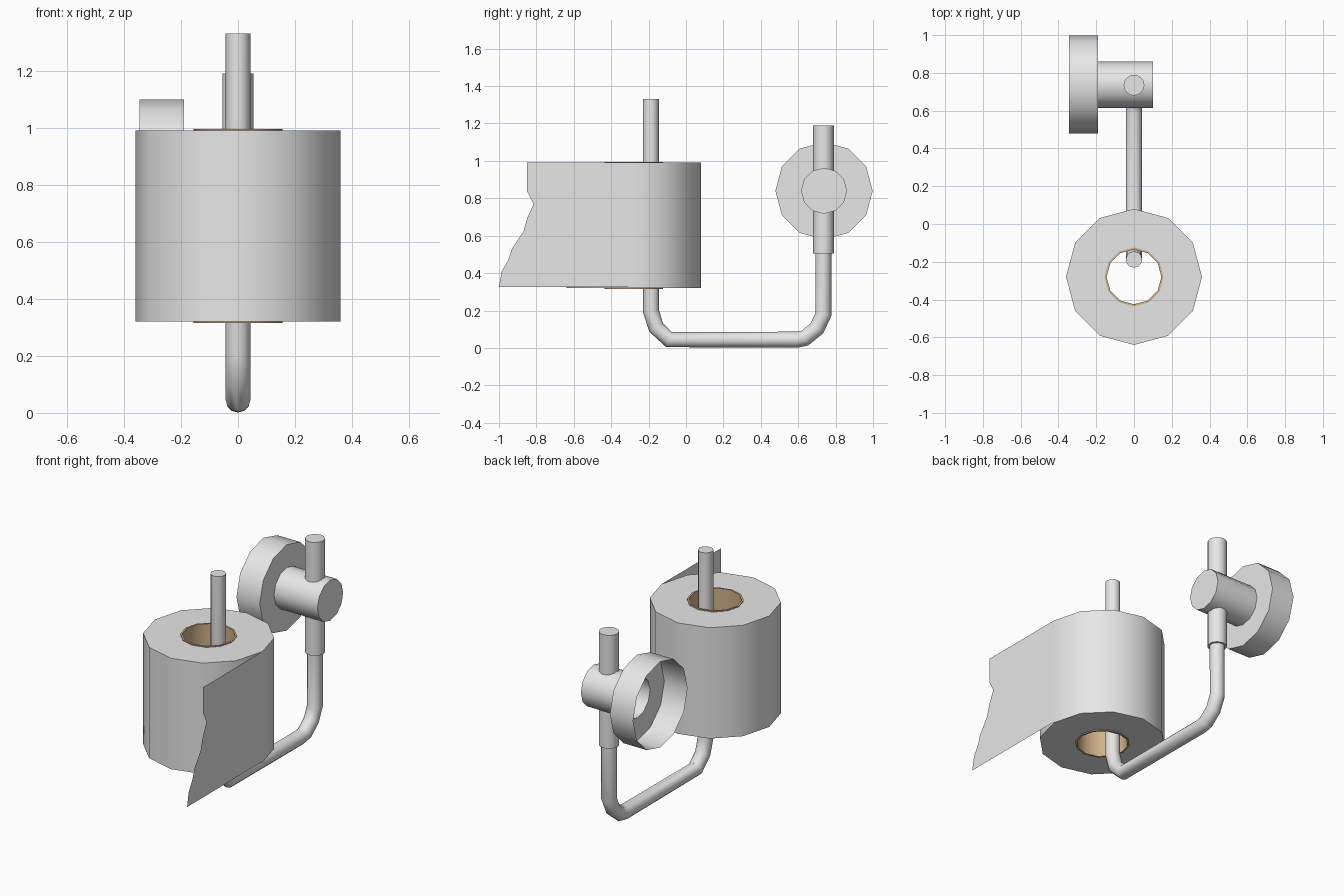
import bpy
import bmesh
from math import cos, sin, pi, radians
from mathutils import Matrix, Vector

default = bpy.data.objects.get("Cube")
if default:
    bpy.data.objects.remove(default, do_unlink=True)


def material(name, rgb):
    mat = bpy.data.materials.new(name)
    mat.use_nodes = True
    mat.diffuse_color = (*rgb, 1)
    mat.node_tree.nodes["Principled BSDF"].inputs["Base Color"].default_value = (*rgb, 1)
    return mat


white = material("soft white", (0.8, 0.8, 0.8))
card = material("tan cardboard", (0.64, 0.45, 0.25))


def smooth(obj):
    bpy.ops.object.select_all(action='DESELECT')
    obj.select_set(True)
    bpy.context.view_layer.objects.active = obj
    bpy.ops.object.shade_smooth_by_angle(angle=radians(40))


def add_mesh(name, bm, mat):
    mesh = bpy.data.meshes.new(name)
    bm.to_mesh(mesh)
    bm.free()
    mesh.materials.append(mat)
    obj = bpy.data.objects.new(name, mesh)
    bpy.context.collection.objects.link(obj)
    smooth(obj)
    return obj


def lathe(name, profile, centre, mat, sides=12, axis='Z', closed=False):
    """Spin (radius, height) points about an axis; zero radius closes an end."""
    bm = bmesh.new()
    turn = Matrix.Rotation(pi / 2, 3, 'Y') if axis == 'X' else Matrix.Identity(3)
    rings = []
    for r, h in profile:
        count = sides if r > 0 else 1
        rings.append([bm.verts.new(turn @ Vector((r * cos(2 * pi * i / sides),
                                                  r * sin(2 * pi * i / sides), h))
                                   + Vector(centre)) for i in range(count)])
    pairs = list(zip(rings, rings[1:]))
    if closed:
        pairs.append((rings[-1], rings[0]))
    for a, b in pairs:
        for i in range(sides):
            j = (i + 1) % sides
            quad = [a[i % len(a)], a[j % len(a)], b[j % len(b)], b[i % len(b)]]
            bm.faces.new(list(dict.fromkeys(quad)))
    return add_mesh(name, bm, mat)


# Paper roll with a cardboard core
ROLL = (0, -0.28, 0)
lathe("paper_roll", [(0.155, 0.32), (0.36, 0.32), (0.36, 0.99), (0.155, 0.99)],
      ROLL, white, closed=True)
lathe("cardboard_core", [(0.145, 0.315), (0.156, 0.315), (0.156, 0.995), (0.145, 0.995)],
      ROLL, card, closed=True)

# Loose sheet with a torn end, leaving the roll at its side
torn = [(-1.0, 0.325), (-0.985, 0.41), (-0.95, 0.47), (-0.93, 0.53), (-0.87, 0.62),
        (-0.85, 0.69), (-0.815, 0.77), (-0.85, 0.84), (-0.85, 0.99)]
bm = bmesh.new()
near = [bm.verts.new((0.36, y, z)) for y, z in torn]
far = [bm.verts.new((0.36, ROLL[1], z)) for y, z in torn]
for i in range(len(torn) - 1):
    bm.faces.new((near[i], far[i], far[i + 1], near[i + 1]))
add_mesh("loose_sheet", bm, white)

# Bent rod that carries the roll
path = [(-0.188, 1.33), (-0.188, 0.2), (-0.16, 0.11), (-0.09, 0.044), (0.59, 0.044),
        (0.635, 0.052), (0.70, 0.105), (0.735, 0.18), (0.735, 0.55)]
curve = bpy.data.curves.new("bent_rod", 'CURVE')
curve.dimensions = '3D'
curve.bevel_depth = 0.043
curve.bevel_resolution = 4
curve.use_fill_caps = True
spline = curve.splines.new('POLY')
spline.points.add(len(path) - 1)
for point, (y, z) in zip(spline.points, path):
    point.co = (0, y, z, 1)
rod = bpy.data.objects.new("bent_rod", curve)
bpy.context.collection.objects.link(rod)
bpy.ops.object.select_all(action='DESELECT')
rod.select_set(True)
bpy.context.view_layer.objects.active = rod
bpy.ops.object.convert(target='MESH')
rod = bpy.context.view_layer.objects.active
rod.data.materials.clear()
rod.data.materials.append(white)
smooth(rod)

# Sleeve that clamps the rod
lathe("rod_sleeve", [(0, 0.505), (0.055, 0.505), (0.055, 1.19), (0, 1.19)],
      (0, 0.735, 0), white, sides=16)

# Hollow wall cup running into the hub, which is capped at its free end
lathe("wall_mount", [(0.26, -0.345), (0.26, -0.19), (0.123, -0.19), (0.123, 0.1), (0, 0.1)],
      (0, 0.738, 0.84), white, axis='X')
